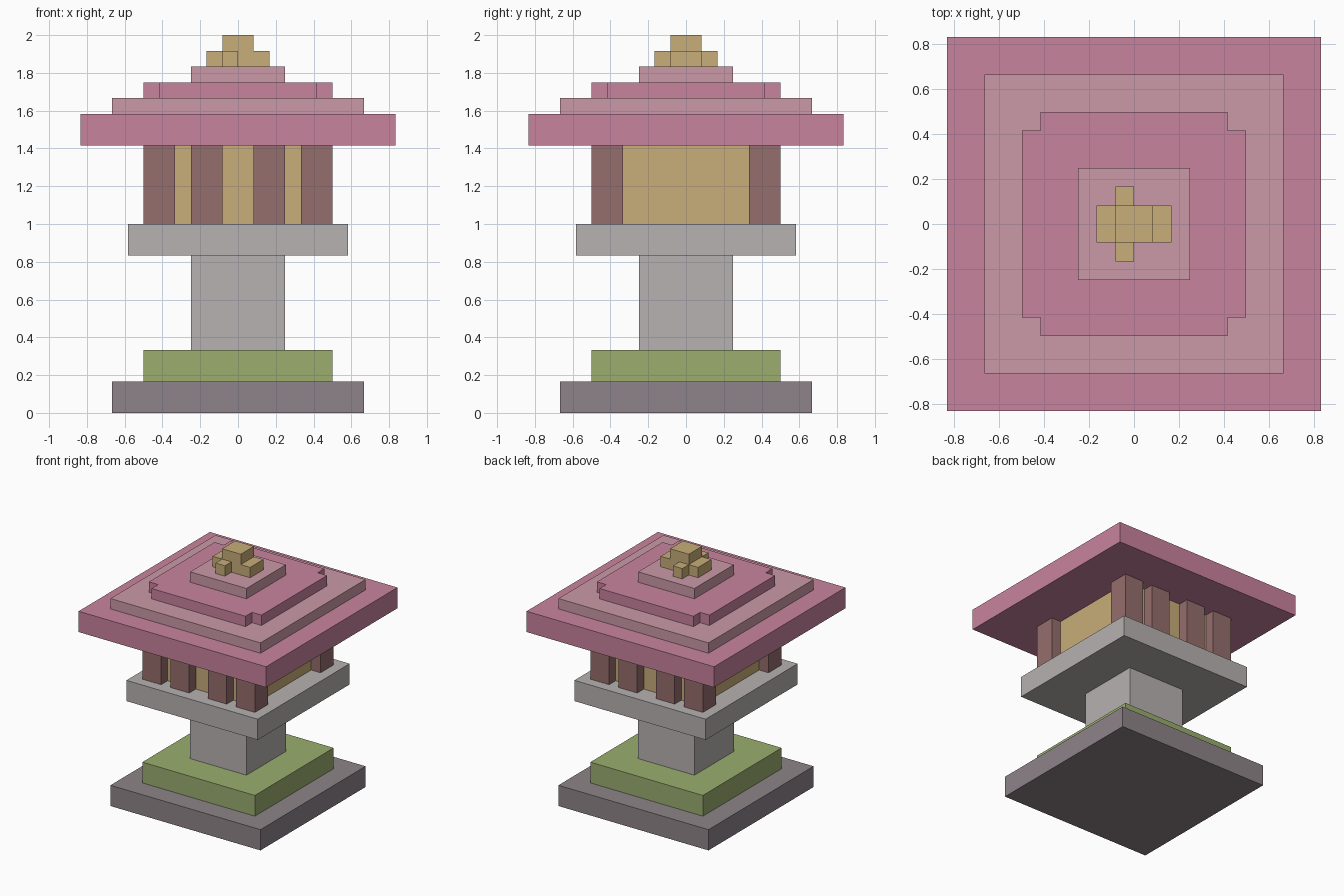
import bpy
import bmesh

cube = bpy.data.objects.get("Cube")
if cube:
    bpy.data.objects.remove(cube, do_unlink=True)

U = 1 / 12  # building module


def material(name, rgb):
    linear = [((c / 255 + 0.055) / 1.055) ** 2.4 for c in rgb] + [1]
    mat = bpy.data.materials.new(name)
    mat.use_nodes = True
    mat.diffuse_color = linear
    bsdf = next(n for n in mat.node_tree.nodes if n.type == 'BSDF_PRINCIPLED')
    bsdf.inputs["Base Color"].default_value = linear
    return mat


dark_stone = material("dark_stone", (141, 132, 137))
moss = material("moss_green", (155, 174, 111))
stone = material("pale_stone", (183, 178, 177))
wood = material("brown_wood", (149, 110, 109))
gold = material("gold", (200, 174, 121))
pink = material("roof_pink", (201, 131, 158))
pale_pink = material("roof_pale_pink", (203, 154, 168))


def prism(name, outline, z0, z1, mat):
    """Extrude an outline in module units from z0 up to z1."""
    bm = bmesh.new()
    base = bm.faces.new([bm.verts.new((x * U, y * U, z0 * U)) for x, y in outline])
    top = bmesh.ops.extrude_face_region(bm, geom=[base])["geom"]
    bmesh.ops.translate(bm, vec=(0, 0, (z1 - z0) * U),
                        verts=[v for v in top if isinstance(v, bmesh.types.BMVert)])
    bmesh.ops.recalc_face_normals(bm, faces=bm.faces)
    mesh = bpy.data.meshes.new(name)
    bm.to_mesh(mesh)
    bm.free()
    mesh.materials.append(mat)
    obj = bpy.data.objects.new(name, mesh)
    bpy.context.scene.collection.objects.link(obj)
    return obj


def box(name, x0, x1, y0, y1, z0, z1, mat):
    return prism(name, [(x0, y0), (x1, y0), (x1, y1), (x0, y1)], z0, z1, mat)


def slab(name, half, z0, z1, mat):
    return box(name, -half, half, -half, half, z0, z1, mat)


# Pedestal
slab("base", 8, 0, 2, dark_stone)
slab("moss_step", 6, 2, 4, moss)
slab("column", 3, 4, 10, stone)
slab("platform", 7, 10, 12, stone)

# Lantern chamber with pillars on front and back
slab("light_chamber", 5, 12, 17, gold)
for side, y in (("front", -6), ("back", 4)):
    for place, x in (("outer_right", -6), ("inner_right", -3),
                     ("inner_left", 1), ("outer_left", 4)):
        box(f"{side}_{place}_pillar", x, x + 2, y, y + 2, 12, 17, wood)

# Stepped roof, the third tier with notched corners
slab("roof_eave", 10, 17, 19, pink)
slab("roof_lower_tier", 8, 19, 20, pale_pink)
notched = []
for sx, sy in ((1, 1), (-1, 1), (-1, -1), (1, -1)):
    corner = [(6 * sx, 5 * sy), (5 * sx, 5 * sy), (5 * sx, 6 * sy)]
    notched += corner if sx == sy else corner[::-1]
prism("roof_notched_tier", notched, 20, 21, pink)
slab("roof_cap", 3, 21, 22, pale_pink)

# Finial
slab("finial", 1, 22, 24, gold)
for side, x in (("right", -2), ("left", 1)):
    box(f"finial_{side}_arm", x, x + 1, -1, 1, 22, 23, gold)
for side, y in (("front", -2), ("back", 1)):
    box(f"finial_{side}_arm", -1, 0, y, y + 1, 22, 23, gold)
